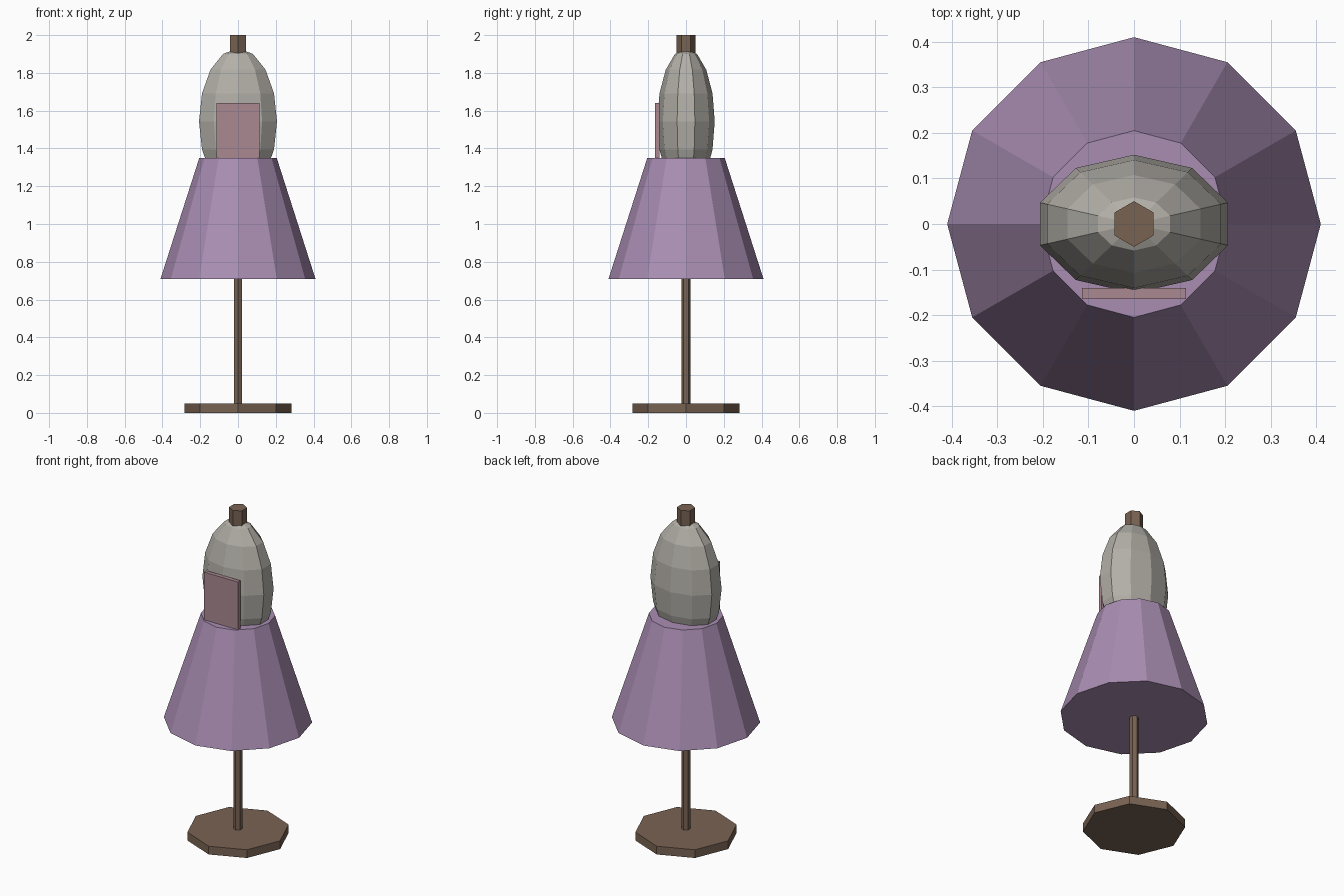
import bpy

if "Cube" in bpy.data.objects:
    bpy.data.objects.remove(bpy.data.objects["Cube"])


def material(name, color):
    mat = bpy.data.materials.new(name)
    mat.diffuse_color = (*color, 1)
    mat.use_nodes = True
    mat.node_tree.nodes["Principled BSDF"].inputs["Base Color"].default_value = mat.diffuse_color
    return mat


def finish(name, mat):
    obj = bpy.context.object
    obj.name = name
    obj.data.materials.append(mat)
    return obj


def prism(name, sides, z0, z1, r0, r1, mat):
    """Capped cylinder or truncated cone between two heights."""
    bpy.ops.mesh.primitive_cone_add(vertices=sides, radius1=r0, radius2=r1,
                                    depth=z1 - z0, location=(0, 0, (z0 + z1) / 2))
    return finish(name, mat)


wood = material("wood", (0.19, 0.125, 0.085))
lavender = material("lavender", (0.40, 0.27, 0.45))
linen = material("linen", (0.45, 0.43, 0.39))
pink = material("pink", (0.40, 0.25, 0.29))

# Stand
prism("base", 8, 0, 0.05, 0.283, 0.283, wood)
prism("pole", 6, 0, 0.9, 0.025, 0.025, wood)

# Skirt
prism("skirt", 12, 0.71, 1.35, 0.41, 0.205, lavender)

# Torso: stretched low-poly sphere, its lower part sunk in the skirt
bpy.ops.mesh.primitive_uv_sphere_add(segments=10, ring_count=8, radius=1,
                                     location=(0, 0, 1.543))
finish("torso", linen).scale = (0.217, 0.152, 0.387)

# Front bib
bpy.ops.mesh.primitive_cube_add(size=1, location=(0, -0.153, 1.47))
finish("bib", pink).scale = (0.228, 0.024, 0.34)

# Neck post
prism("neck", 6, 1.88, 2.0, 0.05, 0.05, wood)
